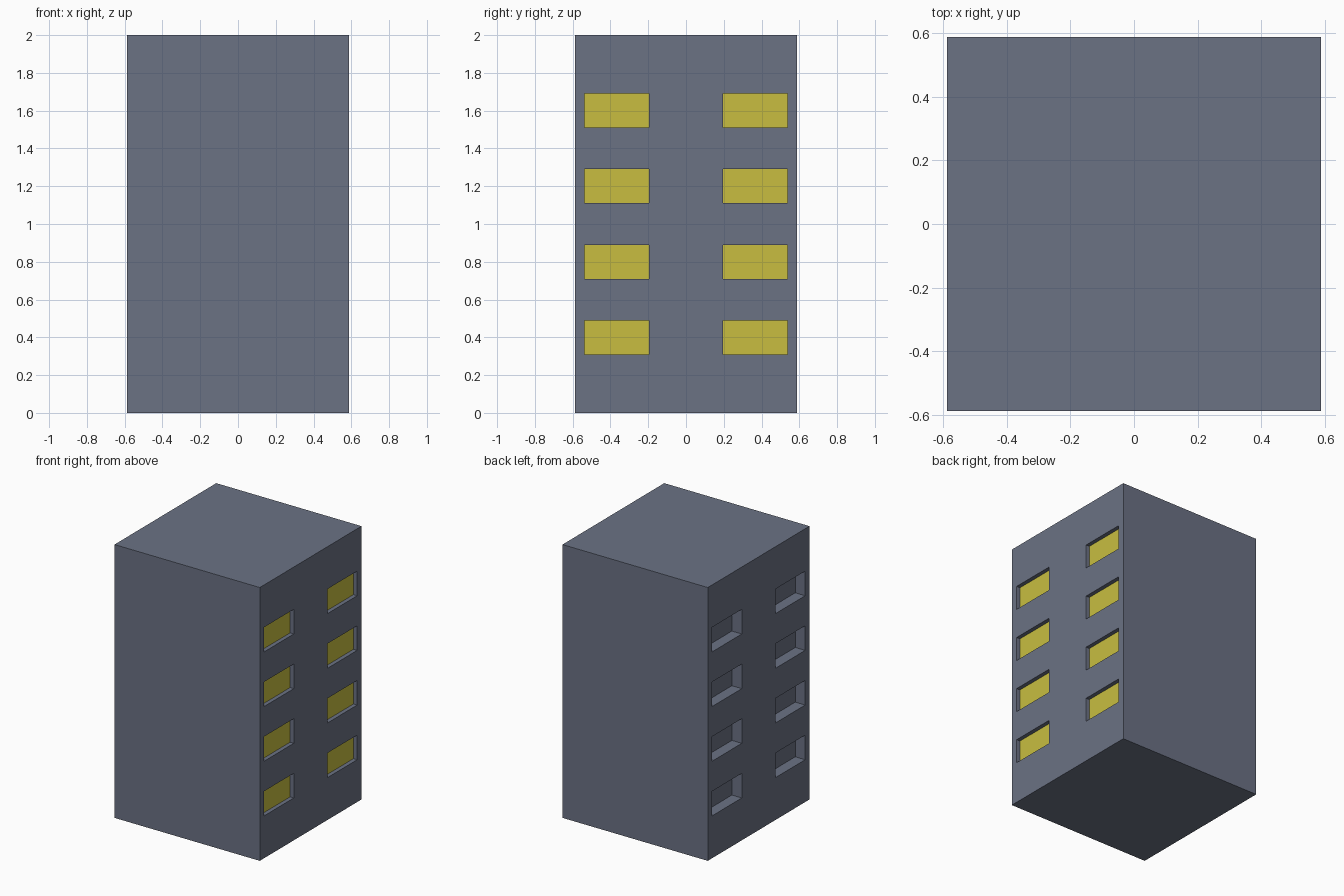
import bpy
import bmesh
from mathutils import Vector

cube = bpy.data.objects.get("Cube")
if cube:
    bpy.data.objects.remove(cube, do_unlink=True)

HALF, HEIGHT = 0.588, 2.0
WIN_IN, WIN_OUT = 0.195, 0.538          # window edges measured from the middle
SILLS = [0.31 + 0.4 * i for i in range(4)]
WIN_H = 0.18
LIT_DEPTH, OPEN_DEPTH = 0.03, 0.08


def make_material(name, color):
    mat = bpy.data.materials.new(name)
    mat.use_nodes = True
    mat.diffuse_color = color
    mat.node_tree.nodes["Principled BSDF"].inputs["Base Color"].default_value = color
    return mat


wall = make_material("slate_wall", (0.147, 0.168, 0.231, 1))
glow = make_material("yellow_window", (0.578, 0.515, 0.051, 1))

# Tower block
bm = bmesh.new()
bmesh.ops.create_cube(bm, size=1)
bmesh.ops.scale(bm, vec=(2 * HALF, 2 * HALF, HEIGHT), verts=bm.verts)
bmesh.ops.translate(bm, vec=(0, 0, HEIGHT / 2), verts=bm.verts)


def cut(point, normal):
    bmesh.ops.bisect_plane(bm, geom=bm.verts[:] + bm.edges[:] + bm.faces[:],
                           plane_co=point, plane_no=normal)


# Score the window outlines into the walls
for y in (-WIN_OUT, -WIN_IN, WIN_IN, WIN_OUT):
    cut((0, y, 0), (0, 1, 0))
for sill in SILLS:
    cut((0, 0, sill), (0, 0, 1))
    cut((0, 0, sill + WIN_H), (0, 0, 1))


def is_window(face):
    c = face.calc_center_median()
    return (abs(face.normal.x) > 0.9 and WIN_IN < abs(c.y) < WIN_OUT
            and any(s < c.z < s + WIN_H for s in SILLS))


# Recess the windows: shallow lit panes on the left, deeper blank ones on the right
bm.normal_update()
for face in [f for f in bm.faces if is_window(f)]:
    lit = face.normal.x > 0
    inward = -face.normal * (LIT_DEPTH if lit else OPEN_DEPTH)
    pane = bmesh.ops.extrude_discrete_faces(bm, faces=[face])["faces"][0]
    bmesh.ops.translate(bm, vec=Vector(inward), verts=pane.verts)
    pane.material_index = 1 if lit else 0

bmesh.ops.recalc_face_normals(bm, faces=bm.faces)
mesh = bpy.data.meshes.new("tower_block")
bm.to_mesh(mesh)
bm.free()
mesh.materials.append(wall)
mesh.materials.append(glow)
bpy.context.collection.objects.link(bpy.data.objects.new("tower_block", mesh))
